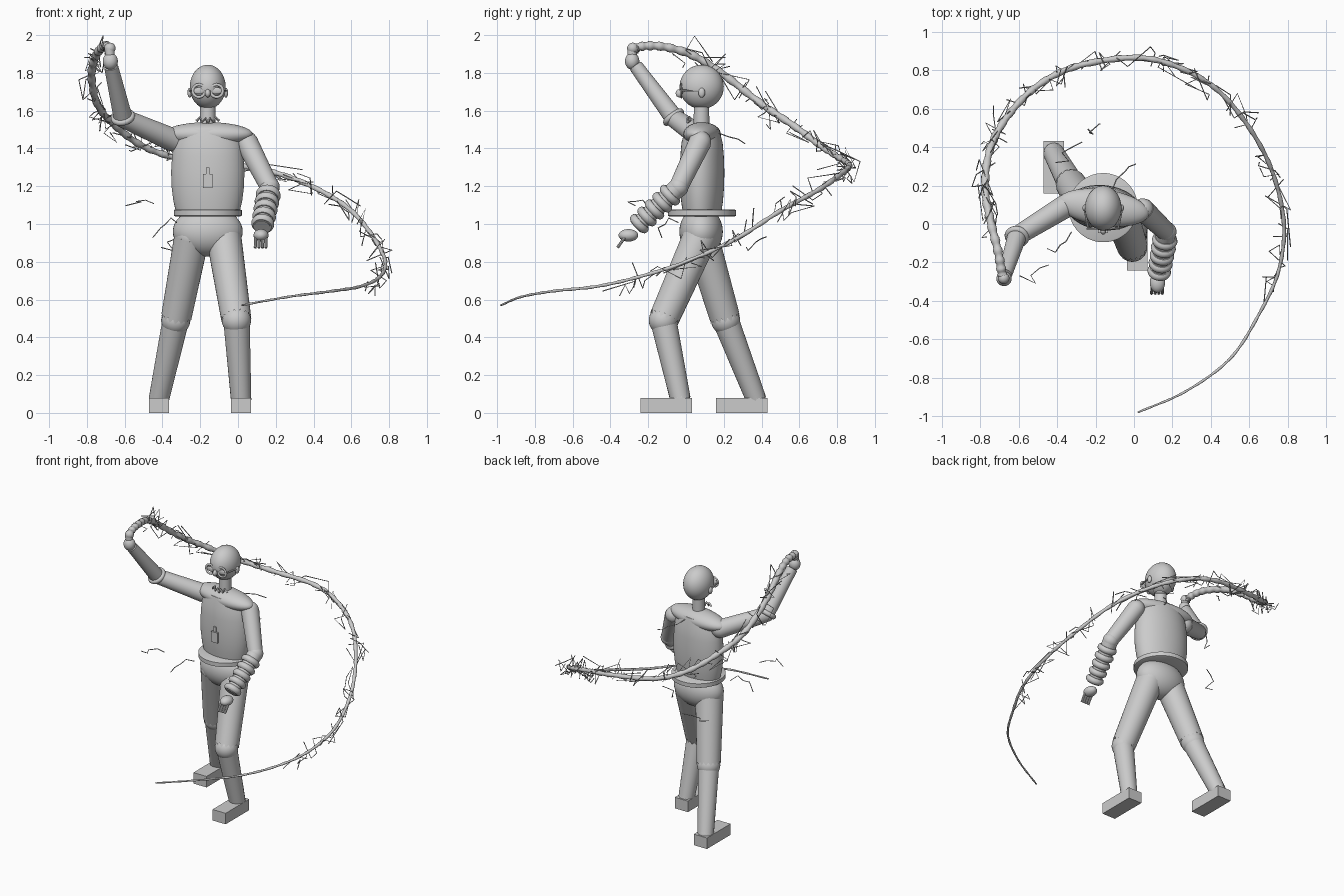
import bpy, bmesh, math, random
from mathutils import Vector, Matrix

if "Cube" in bpy.data.objects:
    bpy.data.objects.remove(bpy.data.objects["Cube"])

random.seed(7)
V = Vector


def add_mesh(name, bm):
    bmesh.ops.recalc_face_normals(bm, faces=bm.faces)
    me = bpy.data.meshes.new(name)
    bm.to_mesh(me)
    bm.free()
    ob = bpy.data.objects.new(name, me)
    bpy.context.collection.objects.link(ob)
    return ob


def frame(a, b):
    """Matrix at a whose z axis points to b."""
    return Matrix.Translation(a) @ (V(b) - V(a)).to_track_quat('Z', 'Y').to_matrix().to_4x4()


def ball(name, c, r, turn=0, seg=32):
    bm = bmesh.new()
    bmesh.ops.create_uvsphere(bm, u_segments=seg, v_segments=seg // 2, radius=1)
    m = Matrix.Translation(c) @ Matrix.Rotation(math.radians(turn), 4, 'Z') @ Matrix.Diagonal((*r, 1))
    bm.transform(m)
    return add_mesh(name, bm)


def box(name, c, s):
    bm = bmesh.new()
    bmesh.ops.create_cube(bm, size=1)
    bm.transform(Matrix.Translation(c) @ Matrix.Diagonal((*s, 1)))
    return add_mesh(name, bm)


def lathe(name, m, profile, sy=1.0, jag=0.0, seg=32):
    """Rings of (height, radius) about the z axis of m; jag tears the last ring."""
    bm = bmesh.new()
    rings = []
    for k, (h, r) in enumerate(profile):
        ring = []
        for i in range(seg):
            a = 2 * math.pi * i / seg
            dz = 0
            if jag and k == len(profile) - 1:
                dz = jag * (1 if i % 2 else -1) * random.uniform(0.5, 1)
            ring.append(bm.verts.new(m @ V((r * math.cos(a), r * sy * math.sin(a), h + dz))))
        rings.append(ring)
    for p, q in zip(rings, rings[1:]):
        for i in range(seg):
            j = (i + 1) % seg
            bm.faces.new((p[i], p[j], q[j], q[i]))
    bm.faces.new(rings[0])
    if not jag:
        bm.faces.new(rings[-1])
    return add_mesh(name, bm)


def limb(name, a, b, r1, r2, jag=0.0):
    return lathe(name, frame(a, b), [(0, r1), ((V(b) - V(a)).length, r2)], jag=jag)


def ring(name, m, major, minor, squash=1.0):
    """Torus about the z axis of m."""
    pts = [(minor * squash * math.sin(t), major + minor * math.cos(t))
           for t in [2 * math.pi * k / 10 for k in range(11)]]
    bm = bmesh.new()
    vs = [bm.verts.new(m @ V((r, 0, h))) for h, r in pts[:-1]]
    es = [bm.edges.new((vs[i], vs[(i + 1) % 10])) for i in range(10)]
    bmesh.ops.spin(bm, geom=vs + es, cent=m.translation, axis=m.to_3x3() @ V((0, 0, 1)),
                   angle=2 * math.pi, steps=28, use_merge=True)
    return add_mesh(name, bm)


def wire(name, strands, r, radii=None, res=0):
    cu = bpy.data.curves.new(name, 'CURVE')
    cu.dimensions = '3D'
    cu.bevel_depth, cu.bevel_resolution, cu.use_fill_caps = r, res, True
    for pts in strands:
        s = cu.splines.new('POLY')
        s.points.add(len(pts) - 1)
        for k, p in enumerate(pts):
            s.points[k].co = (*p, 1)
            s.points[k].radius = radii[k] if radii else 1
    ob = bpy.data.objects.new(name, cu)
    bpy.context.collection.objects.link(ob)
    return ob


# trunk
CX, CY = -0.16, 0.085
at = Matrix.Translation((CX, CY, 0)) @ Matrix.Rotation(math.radians(-6), 4, 'Z')
lathe("torso", at, [(1.06, .168), (1.12, .183), (1.2, .193), (1.28, .195), (1.36, .19),
                    (1.43, .18), (1.5, .15)], sy=.6, seg=48)
ball("shoulders", (CX, .085, 1.475), (.24, .095, .064), -8, 40)
ball("pelvis", (CX, .08, .96), (.185, .115, .132), 0, 40)
lathe("belt", at, [(1.04, .172), (1.044, .18), (1.073, .18), (1.077, .172)], seg=48)
limb("neck", (CX, .082, 1.5), (CX, .082, 1.66), .042, .04)

# head with spectacles, nose and ears
ball("head", (CX, .083, 1.726), (.095, .117, .117), 0, 40)
ball("nose", (CX, -.035, 1.692), (.015, .02, .022), 0, 16)
for s, side in ((-1, "right"), (1, "left")):
    m = Matrix.Translation((CX + s * .047, -.025, 1.705)) @ Matrix.Rotation(math.pi / 2, 4, 'X')
    ring(side + "_lens_rim", m @ Matrix.Diagonal((1.5, .85, 1, 1)), .022, .005)
    ball(side + "_lens", (CX + s * .047, -.022, 1.705), (.032, .006, .018), 0, 16)
    ball(side + "_ear", (CX + s * .096, .083, 1.695), (.012, .018, .026), 0, 16)
    wire(side + "_temple", [[(CX + s * .078, -.025, 1.706), (CX + s * .1, .09, 1.705)]], .005, res=2)
wire("spectacle_bridge", [[(CX - .018, -.03, 1.706), (CX + .018, -.03, 1.706)]], .005, res=2)

# torn collar and badge
wire("torn_collar", [[(CX + s * .06, .02, 1.545), (CX + s * .04, .02, 1.565), (CX + s * .03, .01, 1.54),
                      (CX + s * .012, .01, 1.56), (CX, .01, 1.535)] for s in (-1, 1)], .008)
box("badge", (CX, -.036, 1.227), (.052, .02, .075))
box("badge_clip", (CX, -.034, 1.28), (.02, .014, .04))

# legs: hip, knee, ankle
for side, hip, knee, ankle in (
        ("right", V((-.245, .08, .93)), V((-.33, .21, .49)), V((-.418, .37, .075))),
        ("left", V((-.075, .075, .93)), V((-.008, -.12, .49)), V((.016, -.03, .075)))):
    ball(side + "_hip", hip, (.092,) * 3)
    limb(side + "_thigh", hip, knee + (hip - knee) * .03, .093, .08, jag=.016)
    ball(side + "_knee", knee, (.077,) * 3)
    limb(side + "_shin", knee, ankle, .07, .054, jag=.012)
    ball(side + "_ankle", ankle, (.052,) * 3)
    box(side + "_foot", (ankle.x, ankle.y - .075, .04), (.106, .272, .08))

# raised arm
sh, el, wr = V((-.345, .1, 1.445)), V((-.608, -.062, 1.56)), V((-.672, -.265, 1.835))
ball("raised_shoulder", sh, (.06,) * 3)
limb("raised_upper_arm", sh, el, .062, .05)
ball("raised_elbow", el, (.05,) * 3)
limb("raised_forearm", el, wr, .05, .037)
ring("raised_sleeve_cuff", frame(el + (wr - el) * .02, wr), .048, .017)
ball("raised_hand", (-.676, -.285, 1.862), (.04, .038, .045))
limb("whip_handle", (-.676, -.285, 1.86), (-.68, -.285, 1.93), .024, .026)
ball("whip_pommel", (-.678, -.282, 1.93), (.03,) * 3, 0, 20)

# lowered arm with wrapped forearm
sh, el, wr = V((.045, .075, 1.435)), V((.168, -.04, 1.195)), V((.128, -.265, .985))
ball("lowered_shoulder", sh, (.058,) * 3)
limb("lowered_upper_arm", sh, el, .06, .05)
ball("lowered_elbow", el, (.053,) * 3)
limb("lowered_forearm", el, wr, .052, .042)
for k in range(5):
    t = .2 + k * .18
    ring("forearm_wrap_%d" % (k + 1), frame(el.lerp(wr, t), wr + (wr - el)), .05 - .007 * t, .018, 1.2)
ball("lowered_hand", (.122, -.305, .94), (.04, .052, .033))
wire("fingers", [[(x, -.32, .935), (x, -.345, .9), (x - .002, -.362, .875)]
                 for x in (.093, .112, .131, .149)], .008, res=2)

# whip: smooth path through a few points
key = [V(p) for p in (
    (-.68, -.285, 1.90), (-.688, -.25, 1.937), (-.71, -.13, 1.94), (-.75, .03, 1.895), (-.775, .2, 1.79),
    (-.745, .4, 1.635), (-.65, .57, 1.52), (-.5, .72, 1.41), (-.3, .82, 1.345), (0, .865, 1.31),
    (.22, .82, 1.265), (.43, .7, 1.18), (.6, .5, 1.07), (.72, .27, .925), (.78, 0, .80),
    (.75, -.25, .72), (.65, -.47, .67), (.5, -.7, .645), (.27, -.87, .615), (.02, -.98, .57))]
ext = [key[0] * 2 - key[1]] + key + [key[-1] * 2 - key[-2]]
path = []
for a, b, c, d in zip(ext, ext[1:], ext[2:], ext[3:]):
    for k in range(16):
        t = k / 16
        path.append(.5 * (2 * b + (c - a) * t + (2 * a - 5 * b + 4 * c - d) * t * t
                          + (3 * b - a - 3 * c + d) * t ** 3))
path.append(key[-1])
n = len(path)
radii = [(.024 - .019 * k / n) * (1.12 if k % 6 < 3 else .92) for k in range(n)]
wire("whip", [path], 1.0, radii, 3)

# electric sparks along the whip
sparks = [[(-.76, .1, 1.84), (-.72, .0, 1.92), (-.715, .045, 1.995), (-.77, .14, 1.86)]]
for k in range(36):
    i = int(n * (.13 + .68 * (k + random.random()) / 36))
    pts = []
    for j in range(random.randint(4, 6)):
        p = path[min(i + j * random.randint(1, 3), n - 1)]
        q = p + V([random.uniform(-1, 1) for _ in range(3)]).normalized() * random.uniform(.02, .1)
        pts.append((max(q.x, -.86), min(q.y, .97), min(q.z, 1.98)))
    sparks.append(pts)
wire("whip_sparks", sparks, .003)

# loose sparks around the body
loose = []
for c, d in (((-.51, -.27, 1.11), (.12, .06, .05)), ((-.39, -.1, .98), (-.06, -.1, -.07)),
             ((-.2, .5, 1.1), (.1, .08, .06)), ((-.05, .27, 1.47), (.06, .12, -.04)),
             ((-.34, .36, .9), (.08, .1, .1))):
    loose.append([V(c) + V(d) * (j / 4 - .5) + V([random.uniform(-.035, .035) for _ in range(3)])
                  for j in range(5)])
wire("loose_sparks", loose, .003)

# turn curves into meshes and shade smooth
bpy.ops.object.select_all(action='SELECT')
bpy.context.view_layer.objects.active = bpy.data.objects["torso"]
bpy.ops.object.convert(target='MESH')
bpy.ops.object.shade_smooth_by_angle(angle=math.radians(40))
